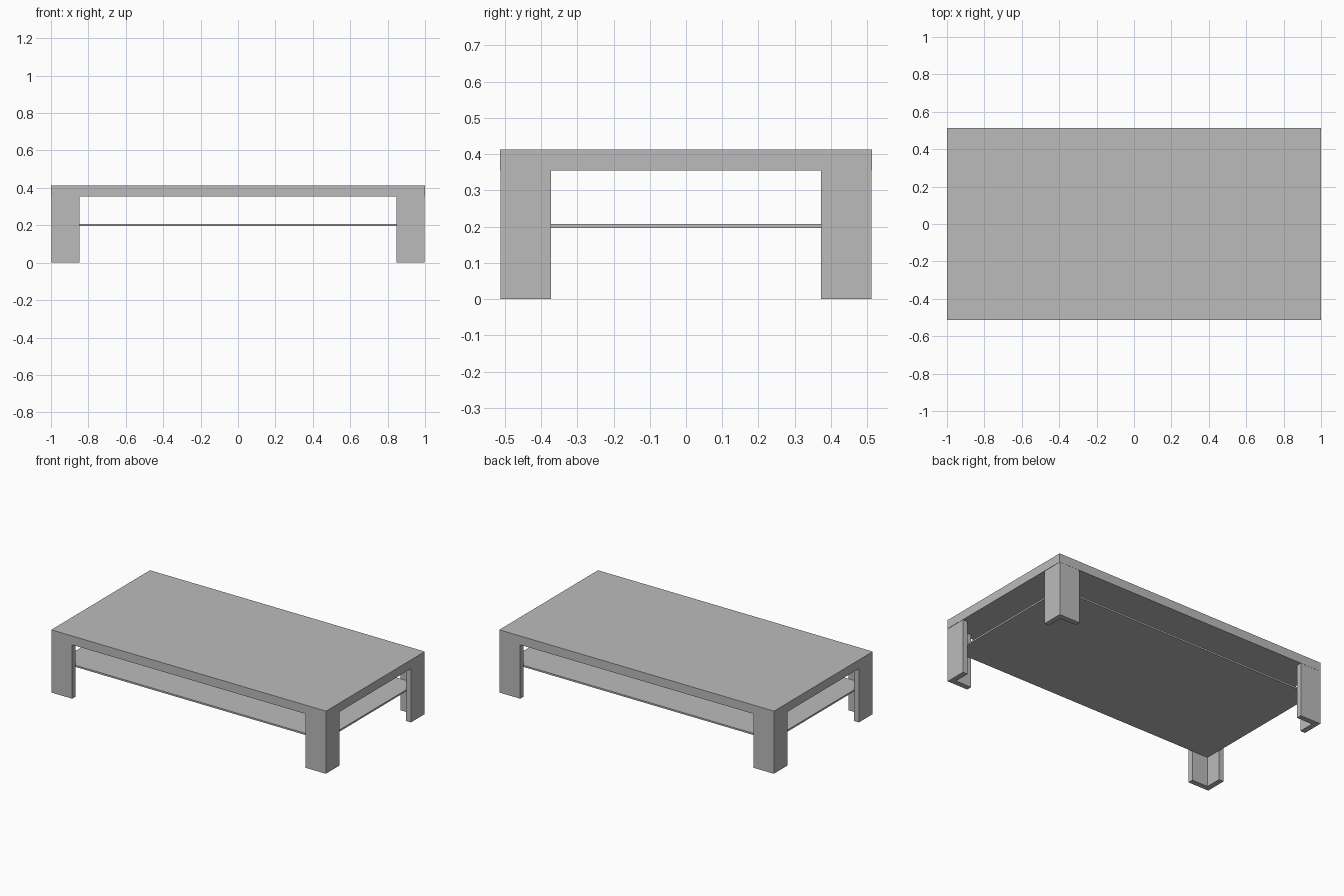
import bpy
import bmesh

cube = bpy.data.objects.get("Cube")
if cube:
    bpy.data.objects.remove(cube, do_unlink=True)

grey = bpy.data.materials.new("plain grey")
grey.use_nodes = True
colour = (0.5, 0.5, 0.5, 1)
grey.diffuse_color = colour
grey.node_tree.nodes["Principled BSDF"].inputs["Base Color"].default_value = colour

HALF_X, HALF_Y = 1.0, 0.513
LEG_X, LEG_Y, WALL = 0.15, 0.14, 0.035
TOP_BOTTOM, TOP_HEIGHT = 0.355, 0.413
SHELF_BOTTOM, SHELF_TOP = 0.196, 0.207


def prism(name, outline, z0, z1):
    """Extrude a flat outline from z0 up to z1."""
    bm = bmesh.new()
    face = bm.faces.new([bm.verts.new((x, y, z0)) for x, y in outline])
    result = bmesh.ops.extrude_face_region(bm, geom=[face])
    raised = [v for v in result["geom"] if isinstance(v, bmesh.types.BMVert)]
    bmesh.ops.translate(bm, verts=raised, vec=(0, 0, z1 - z0))
    bmesh.ops.recalc_face_normals(bm, faces=bm.faces)
    mesh = bpy.data.meshes.new(name)
    bm.to_mesh(mesh)
    bm.free()
    mesh.materials.append(grey)
    obj = bpy.data.objects.new(name, mesh)
    bpy.context.collection.objects.link(obj)
    return obj


def slab(name, hx, hy, z0, z1):
    return prism(name, [(-hx, -hy), (hx, -hy), (hx, hy), (-hx, hy)], z0, z1)


# Thick table top and thin shelf fitted inside the legs
slab("table_top", HALF_X, HALF_Y, TOP_BOTTOM, TOP_HEIGHT)
slab("lower_shelf", HALF_X - WALL, HALF_Y - WALL, SHELF_BOTTOM, SHELF_TOP)

# Four angle-section legs, open toward the middle of the table
corner_x, corner_y = HALF_X - 0.002, HALF_Y - 0.001
angle = [(0, 0), (LEG_X, 0), (LEG_X, WALL), (WALL, WALL), (WALL, LEG_Y), (0, LEG_Y)]
for side, sx in (("left", 1), ("right", -1)):
    for end, sy in (("front", -1), ("back", 1)):
        outline = [(sx * (corner_x - x), sy * (corner_y - y)) for x, y in angle]
        prism(f"{end}_{side}_leg", outline, 0, TOP_BOTTOM)
